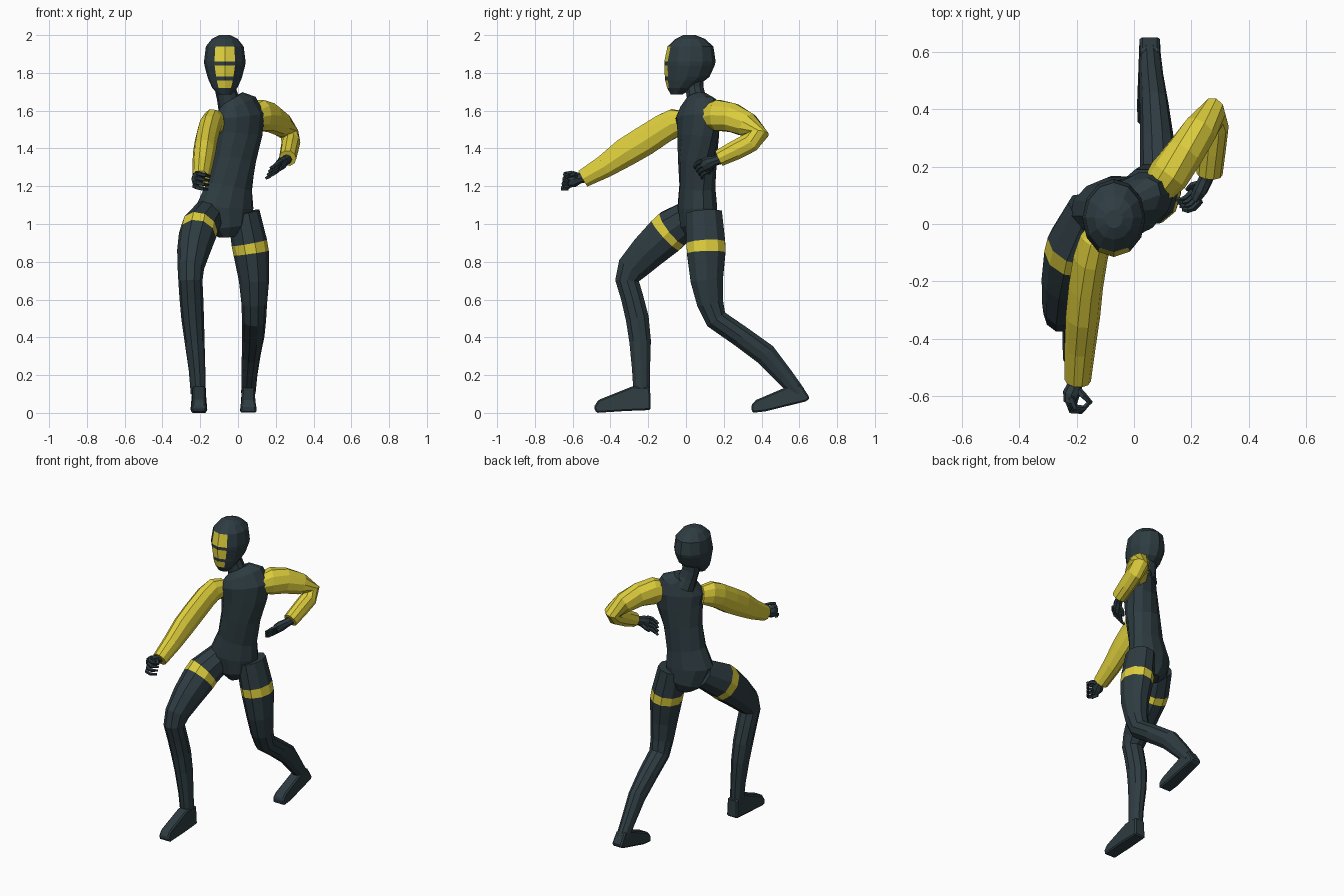
import bpy, bmesh, math
from mathutils import Vector


def material(name, rgb):
    m = bpy.data.materials.new(name)
    m.diffuse_color = (*rgb, 1)
    return m


DARK = material("dark slate suit", (0.027, 0.045, 0.053))
YELLOW = material("mustard yellow", (0.72, 0.61, 0.045))


def loft(bm, rings, sides=10, axis=None, bands=(), ref=(1, 0, 0)):
    """Rings are (x, y, z, half width, half depth, twist in degrees) along a path."""
    pts = [Vector(r[:3]) for r in rings]
    loops = []
    for i, r in enumerate(rings):
        if axis:
            t = Vector(axis)
        else:
            a = pts[i] - pts[i - 1] if i else pts[1] - pts[0]
            b = pts[i + 1] - pts[i] if i < len(pts) - 1 else a
            t = (a.normalized() + b.normalized()).normalized()
        tw = math.radians(r[5]) if len(r) > 5 else 0
        u = Vector(ref)
        u = Vector((u.x * math.cos(tw) - u.y * math.sin(tw),
                    u.x * math.sin(tw) + u.y * math.cos(tw), u.z))
        u = (u - t * u.dot(t)).normalized()
        v = t.cross(u)
        loops.append([bm.verts.new(pts[i] + u * r[3] * math.cos(k * math.tau / sides)
                                   + v * r[4] * math.sin(k * math.tau / sides))
                      for k in range(sides)])
    for i in range(len(loops) - 1):
        for k in range(sides):
            j = (k + 1) % sides
            f = bm.faces.new((loops[i][k], loops[i][j], loops[i + 1][j], loops[i + 1][k]))
            f.material_index = 1 if i in bands else 0
    bm.faces.new(loops[0][::-1])
    bm.faces.new(loops[-1])


def finish(name, bm, mats=(DARK,)):
    bmesh.ops.recalc_face_normals(bm, faces=bm.faces[:])
    me = bpy.data.meshes.new(name)
    bm.to_mesh(me)
    bm.free()
    for m in mats:
        me.materials.append(m)
    ob = bpy.data.objects.new(name, me)
    bpy.context.collection.objects.link(ob)
    return ob


def part(name, rings, mats=(DARK,), **kw):
    bm = bmesh.new()
    loft(bm, rings, **kw)
    return finish(name, bm, mats)


# Torso, twisted from hips to shoulders
part("torso", [
    (-.055, .075, .935, .05, .07, 5), (-.06, .07, .99, .12, .10, 10),
    (-.07, .06, 1.09, .155, .105, 12), (-.045, .06, 1.2, .125, .095, 14),
    (-.02, .06, 1.35, .122, .10, 22), (.0, .065, 1.48, .14, .10, 32),
    (.005, .065, 1.57, .155, .098, 37), (-.01, .062, 1.63, .13, .075, 37),
    (-.03, .06, 1.665, .07, .055, 37)], sides=12)
part("neck", [(-.035, .07, 1.61, .07, .065), (-.055, .055, 1.67, .058, .052),
              (-.068, .045, 1.72, .055, .05), (-.07, .04, 1.80, .06, .055)])

# Head: (height, front y, back y, half width); front faces in three rows are yellow
levels = [(1.685, -.08, -.02, .035), (1.72, -.10, .04, .066), (1.76, -.11, .10, .085),
          (1.78, -.112, .125, .092), (1.84, -.115, .152, .108), (1.86, -.115, .157, .11),
          (1.94, -.098, .145, .10), (1.98, -.055, .10, .068), (2.0, -.015, .05, .03)]
head = part("head", [(-.07, (f + b) / 2, z, a, (b - f) / 2) for z, f, b, a in levels],
            mats=(DARK, YELLOW), sides=12, axis=(0, 0, 1), bands=(1, 3, 5))
for p in head.data.polygons:
    if not (p.center.y < -.06 and abs(p.center.x + .07) < .04):
        p.material_index = 0

# Legs with a yellow band round each thigh
part("right_leg", [
    (-.15, .05, 1.055, .085, .09), (-.205, -.07, .975, .10, .112),
    (-.214, -.108, .94, .10, .112), (-.235, -.20, .855, .088, .10),
    (-.25, -.285, .765, .07, .085), (-.252, -.312, .70, .064, .066),
    (-.247, -.285, .61, .063, .062), (-.24, -.258, .50, .06, .064),
    (-.23, -.243, .38, .053, .06), (-.217, -.238, .23, .044, .05),
    (-.21, -.235, .10, .04, .045)], mats=(DARK, YELLOW), bands=(1,))
part("left_leg", [
    (.03, .095, 1.06, .085, .10), (.06, .105, .90, .095, .108),
    (.07, .107, .845, .094, .107), (.085, .11, .70, .08, .09),
    (.086, .128, .58, .068, .073), (.085, .16, .495, .064, .062),
    (.08, .29, .405, .06, .06), (.07, .42, .31, .05, .062),
    (.06, .52, .195, .042, .05), (.055, .595, .105, .038, .04)],
    mats=(DARK, YELLOW), bands=(1,))


# Feet: side profile (y, z, half width) widened both ways
def foot(name, x, profile):
    bm = bmesh.new()
    l, r = [[bm.verts.new((x + s * w, y, z)) for y, z, w in profile] for s in (-1, 1)]
    n = len(profile)
    for i in range(n):
        j = (i + 1) % n
        bm.faces.new((l[i], l[j], r[j], r[i]))
    bm.faces.new(l)
    bm.faces.new(r)
    ob = finish(name, bm)
    mod = ob.modifiers.new("soft edges", 'BEVEL')
    mod.width = .008
    mod.segments = 1


foot("right_foot", -.207, [(-.19, .135, .036), (-.187, .015, .04), (-.32, .01, .045),
                           (-.475, 0, .042), (-.488, .03, .036), (-.465, .068, .034),
                           (-.285, .14, .034)])
foot("left_foot", .055, [(.655, .08, .034), (.61, .15, .034), (.55, .145, .034),
                         (.37, .068, .036), (.345, .04, .038), (.35, 0, .044),
                         (.42, .008, .045), (.64, .062, .038)])

# Sleeves
part("right_sleeve", [
    (-.105, -.01, 1.54, .045, .06), (-.135, -.06, 1.535, .056, .078),
    (-.152, -.12, 1.505, .06, .08), (-.168, -.22, 1.44, .06, .083),
    (-.178, -.32, 1.38, .06, .08), (-.188, -.43, 1.305, .054, .064),
    (-.196, -.545, 1.24, .046, .05)], mats=(YELLOW,))
part("left_sleeve", [
    (.08, .12, 1.57, .06, .065), (.12, .17, 1.575, .072, .085),
    (.175, .245, 1.563, .068, .08), (.23, .325, 1.525, .062, .068),
    (.273, .382, 1.475, .05, .058), (.28, .34, 1.432, .05, .056),
    (.272, .26, 1.39, .048, .054), (.263, .175, 1.348, .046, .046)], mats=(YELLOW,))


# Hands: wrist and palm, four curled fingers and a thumb
def hand(name, palm, fingers, step, thumb):
    bm = bmesh.new()
    loft(bm, palm, sides=8)
    for k in range(4):
        off = Vector(step) * (k - 1.5)
        loft(bm, [(*(Vector(p) + off), r, r) for p, r in
                  zip(fingers, (.012, .012, .010, .007))], sides=5, ref=(.3, .2, 1))
    loft(bm, [(*p, r, r) for p, r in zip(thumb, (.014, .012, .008))], sides=5, ref=(.3, .2, 1))
    finish(name, bm)


hand("right_hand",
     [(-.196, -.52, 1.25, .026, .028), (-.205, -.56, 1.243, .026, .028),
      (-.218, -.59, 1.238, .03, .042), (-.222, -.622, 1.235, .024, .042)],
     [(-.225, -.61, 1.235), (-.212, -.645, 1.23), (-.18, -.648, 1.222), (-.155, -.62, 1.218)],
     (.004, .004, .024),
     [(-.20, -.575, 1.25), (-.175, -.60, 1.262), (-.15, -.625, 1.25)])
hand("left_hand",
     [(.262, .185, 1.345, .026, .028), (.25, .155, 1.335, .025, .026),
      (.232, .12, 1.322, .026, .036), (.215, .092, 1.308, .02, .036)],
     [(.22, .10, 1.308), (.198, .075, 1.295), (.178, .065, 1.278), (.158, .068, 1.268)],
     (.008, -.012, .018),
     [(.235, .14, 1.315), (.205, .135, 1.29), (.185, .12, 1.268)])
